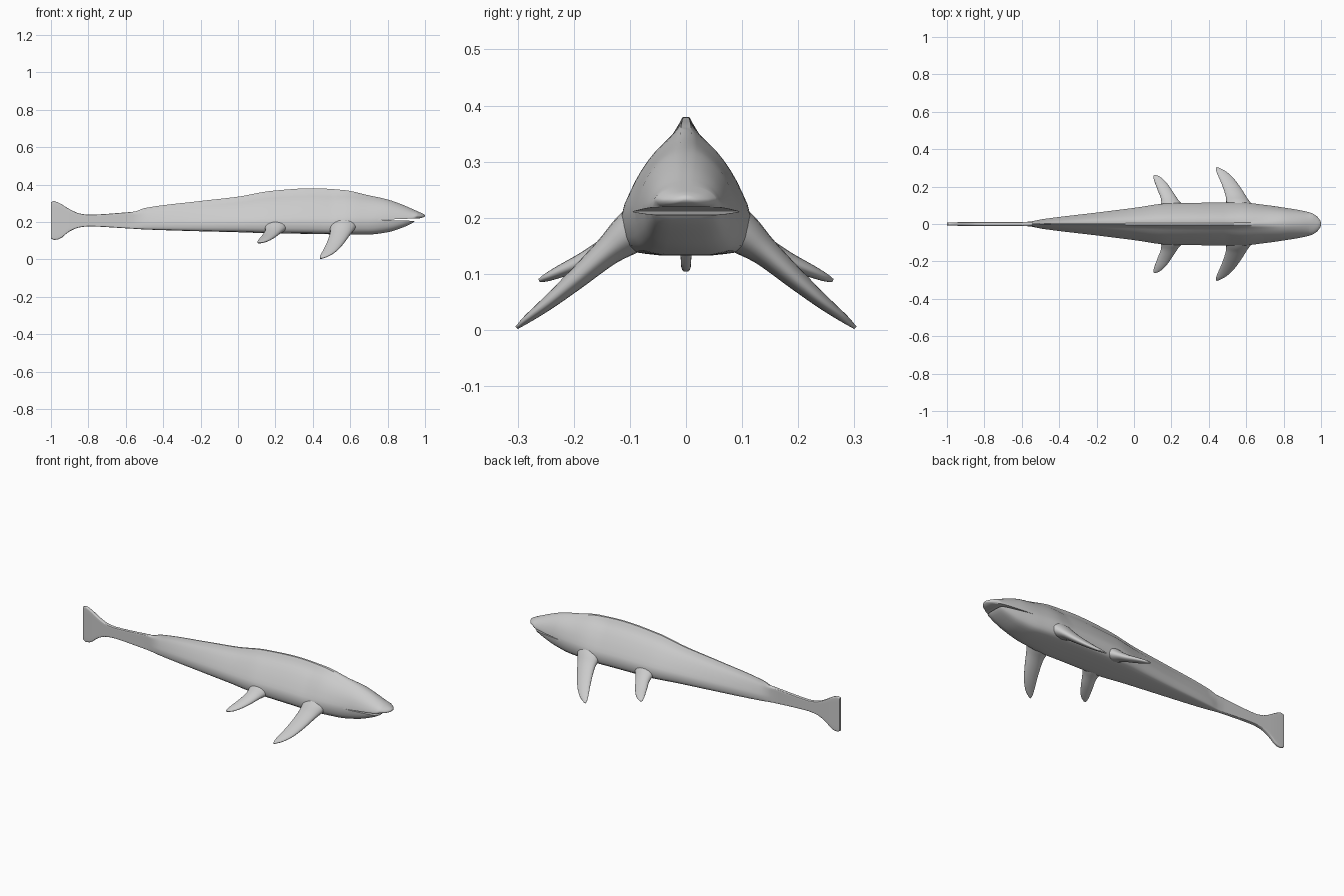
import bpy, bmesh, math
from mathutils import Vector

if "Cube" in bpy.data.objects:
    bpy.data.objects.remove(bpy.data.objects["Cube"])


def curve(keys, t):
    """Smooth interpolation through rows (t, a, b, ...)."""
    n = len(keys)
    i = 0
    while i < n - 2 and t > keys[i + 1][0]:
        i += 1
    p, q = keys[i], keys[i + 1]
    h = q[0] - p[0]
    s = (t - p[0]) / h
    out = []
    for c in range(1, len(p)):
        d = (q[c] - p[c]) / h

        def slope(j):
            if j == 0 or j == n - 1:
                return d
            a = (keys[j][c] - keys[j - 1][c]) / (keys[j][0] - keys[j - 1][0])
            b = (keys[j + 1][c] - keys[j][c]) / (keys[j + 1][0] - keys[j][0])
            return 2 * a * b / (a + b) if a * b > 0 else 0
        m0, m1 = slope(i), slope(i + 1)
        out.append((2*s**3 - 3*s*s + 1) * p[c] + (s**3 - 2*s*s + s) * h * m0
                   + (3*s*s - 2*s**3) * q[c] + (s**3 - s*s) * h * m1)
    return out


def loft(name, rings):
    bm = bmesh.new()
    vs = [[bm.verts.new(p) for p in r] for r in rings]
    n = len(rings[0])
    for a, b in zip(vs, vs[1:]):
        for j in range(n):
            bm.faces.new((a[j], a[(j + 1) % n], b[(j + 1) % n], b[j]))
    bm.faces.new(vs[0])
    bm.faces.new(vs[-1])
    bmesh.ops.recalc_face_normals(bm, faces=bm.faces)
    me = bpy.data.meshes.new(name)
    bm.to_mesh(me)
    bm.free()
    ob = bpy.data.objects.new(name, me)
    bpy.context.collection.objects.link(ob)
    return ob


def smooth(ob, deg=45):
    bpy.ops.object.select_all(action='DESELECT')
    ob.select_set(True)
    bpy.context.view_layer.objects.active = ob
    bpy.ops.object.shade_smooth_by_angle(angle=math.radians(deg))


# Body stations: x, top z, bottom z, half width
BODY = [(-1, .306, .112, .007), (-.985, .311, .104, .008), (-.96, .303, .107, .009),
        (-.9, .268, .15, .01), (-.85, .246, .17, .01), (-.8, .239, .176, .01),
        (-.6, .251, .166, .01), (-.55, .256, .163, .014), (-.5, .274, .16, .024),
        (-.2, .312, .15, .061), (0, .335, .145, .086), (.18, .366, .139, .11),
        (.4, .38, .136, .114), (.57, .37, .133, .115), (.7, .342, .133, .102),
        (.8, .32, .145, .088), (.88, .292, .17, .075), (.935, .268, .196, .063),
        (.955, .259, .216, .056), (.98, .248, .221, .04), (.995, .241, .226, .02),
        (1, .236, .231, .006)]

# Half cross-sections, top to bottom: share of half width, share of height
RIDGED = [(.05, 1), (.2, .88), (.42, .77), (.66, .61), (.86, .44), (1, .27), (.97, .12), (.8, .02), (.4, 0)]
ROUND = [(.12, 1), (.32, .96), (.56, .87), (.78, .73), (.93, .55), (1, .38), (.93, .18), (.74, .05), (.4, 0)]
PLATE = [(.4, 1), (.85, .985), (1, .94), (1, .7), (1, .5), (1, .3), (1, .06), (.85, .015), (.4, 0)]


def section(x):
    zt, zb, w = curve(BODY, x)
    head = min(1, max(0, (x - .5) / .3))
    plate = min(1, max(0, (-.5 - x) / .08))
    half = []
    for i in range(17):
        r, h, p = (curve([(k, *c) for k, c in enumerate(prof)], i / 2)
                   for prof in (RIDGED, ROUND, PLATE))
        u, v = (r[k] + (h[k] - r[k]) * head + (p[k] - r[k]) * plate for k in (0, 1))
        half.append((u * w, zb + v * (zt - zb)))
    return [(x, y, z) for y, z in half] + [(x, -y, z) for y, z in reversed(half)]


xs = sorted({round(-1 + i * .02, 3) for i in range(101)} | {k[0] for k in BODY})
body = loft("body", [section(x) for x in xs])

# Mouth slit
MOUTH = [(.75, .211), (.93, .218), (1.05, .2225), (1.05, .19), (.93, .206)]
slit = loft("mouth_cutter", [[(x, y, z) for x, z in MOUTH] for y in (-.2, .2)])
slit.hide_render = True
slit.hide_viewport = False
cut = body.modifiers.new("mouth", 'BOOLEAN')
cut.operation = 'DIFFERENCE'
cut.solver = 'EXACT'
cut.object = slit
bpy.context.view_layer.objects.active = body
bpy.ops.object.modifier_apply(modifier="mouth")
bpy.data.objects.remove(slit)
smooth(body)

# Fin stations: centre x, y, z, half chord, half thickness
FINS = {
    "front_fin": [(.572, .06, .2, .085, .045), (.56, .105, .168, .068, .036),
                  (.548, .14, .14, .056, .026), (.52, .2, .087, .046, .018),
                  (.49, .25, .045, .037, .012), (.462, .285, .018, .023, .007),
                  (.444, .302, .004, .005, .003)],
    "rear_fin": [(.21, .06, .19, .075, .042), (.202, .1, .168, .058, .032),
                 (.188, .135, .148, .044, .022), (.165, .18, .124, .038, .016),
                 (.14, .225, .104, .03, .011), (.123, .25, .093, .019, .007),
                 (.112, .262, .088, .006, .003)],
}
for name, rows in FINS.items():
    span = Vector((0, rows[-1][1] - rows[0][1], rows[-1][2] - rows[0][2])).normalized()
    up = Vector((0, -span.z, span.y))
    keys = [(k, *r) for k, r in enumerate(rows)]
    for side, label in ((1, "left"), (-1, "right")):
        rings = []
        for i in range(25):
            x, y, z, chord, thick = curve(keys, i / 4)
            ring = []
            for j in range(20):
                a = math.tau * j / 20
                p = Vector((x + chord * math.cos(a), y, z)) + up * thick * math.sin(a)
                ring.append((p.x, p.y * side, max(p.z, 0)))
            rings.append(ring)
        smooth(loft(f"{name}_{label}", rings))
